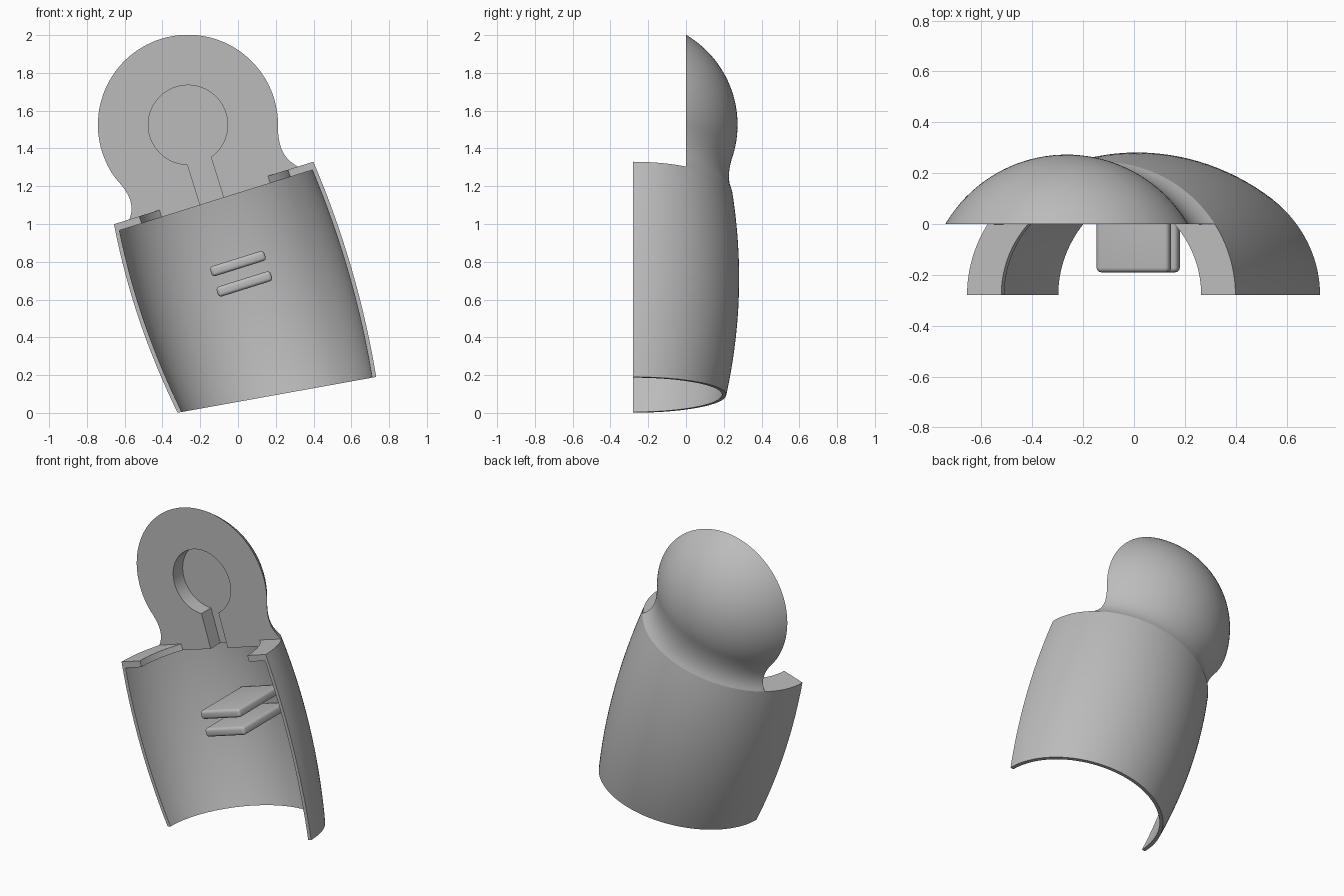
import bpy, bmesh, math
from mathutils import Matrix, Vector
from mathutils.geometry import interpolate_bezier

if "Cube" in bpy.data.objects:
    bpy.data.objects.remove(bpy.data.objects["Cube"])

grey = bpy.data.materials.new("plain_grey")
grey.use_nodes = True
grey.diffuse_color = (0.5, 0.5, 0.5, 1)
grey.node_tree.nodes["Principled BSDF"].inputs["Base Color"].default_value = (0.5, 0.5, 0.5, 1)

# Everything is made upright around the ball centre, then tilted into place
PLACE = Matrix.Translation((-0.265, 0, 1.525)) @ Matrix.Rotation(math.radians(-17.4), 4, 'Y')
AXIS_Y = -0.28      # depth of the axis of revolution
TOP = -0.385        # height of the shell's top
BALL = 0.553
LIP = 0.04
OFF = 0.022         # sideways offset of the shell


def finish(name, bm, angle=35):
    bmesh.ops.remove_doubles(bm, verts=bm.verts, dist=1e-5)
    bmesh.ops.recalc_face_normals(bm, faces=bm.faces)
    bm.transform(PLACE)
    mesh = bpy.data.meshes.new(name)
    bm.to_mesh(mesh)
    bm.free()
    mesh.materials.append(grey)
    obj = bpy.data.objects.new(name, mesh)
    bpy.context.collection.objects.link(obj)
    smooth(obj, angle)
    return obj


def smooth(obj, angle=35):
    bpy.ops.object.select_all(action='DESELECT')
    obj.select_set(True)
    bpy.context.view_layer.objects.active = obj
    bpy.ops.object.shade_smooth_by_angle(angle=math.radians(angle))


def loft(bm, rings, closed):
    rows = [[bm.verts.new(p) for p in ring] for ring in rings]
    n = len(rows[0])
    for low, high in zip(rows, rows[1:]):
        for i in range(n if closed else n - 1):
            j = (i + 1) % n
            bm.faces.new((low[i], low[j], high[j], high[i]))
    return rows


def arc(a, b, v, offset, start, end, steps, shear=0):
    pts = []
    for i in range(steps + 1):
        t = start + (end - start) * i / steps
        u = offset + a * math.cos(t)
        pts.append(Vector((u, AXIS_Y + b * math.sin(t), v + shear * u)))
    return pts


# Half-round sleeve: outer wall down, inner wall back up
def sleeve_ring(t, inset):
    a = 0.553 + 0.119 * t - 0.142 * t * t - inset
    b = 0.525 + 0.172 * t - 0.204 * t * t - inset
    return arc(a, b, TOP - 1.117 * t, OFF, 0, math.pi, 64, -0.126 * t)


steps = [i / 24 for i in range(25)]
bm = bmesh.new()
rings = [sleeve_ring(t, 0) for t in steps] + [sleeve_ring(t, 0.022) for t in reversed(steps)]
loft(bm, rings + [rings[0]], False)
bmesh.ops.remove_doubles(bm, verts=bm.verts, dist=1e-5)
# close the two long straight edges with strips
for end in (0, -1):
    side = [ring[end] for ring in rings]
    for k in range(24):
        quad = (side[k], side[k + 1], side[48 - k], side[49 - k])
        bm.faces.new([bm.verts.new(p) for p in quad])
finish("sleeve", bm)

# Inward lip at each side of the sleeve's top
lip_end = math.asin(-AXIS_Y / 0.525)
lip_in = math.asin(-AXIS_Y / 0.41)
for side in (1, -1):
    bm = bmesh.new()
    section = []
    for a, b, v, end in ((0.55, 0.522, TOP, lip_end), (0.55, 0.522, TOP - LIP, lip_end),
                         (0.412, 0.41, TOP - LIP, lip_in), (0.412, 0.41, TOP, lip_in)):
        section.append([Vector((OFF + side * p.x, p.y, p.z)) for p in arc(a, b, v, 0, 0, end, 16)])
    rows = loft(bm, section + [section[0]], False)
    for end in (0, -1):
        bm.faces.new([row[end] for row in rows[:4]])
    finish("left_lip" if side > 0 else "right_lip", bm)

# Ball head with a waisted neck, cut flat on the front
head = []
neck_a = interpolate_bezier(Vector((TOP, 0.553)), Vector((-0.31, 0.485)),
                            Vector((-0.23, 0.508)), Vector((-0.16, 0.529)), 14)
neck_b = interpolate_bezier(Vector((TOP, 0.525)), Vector((-0.31, 0.495)),
                            Vector((-0.23, 0.508)), Vector((-0.16, 0.529)), 14)
turn = 2 * math.pi
head.append(arc(0.53, 0.505, TOP - LIP, OFF, 0, turn, 128)[:-1])
head.append(arc(0.54, 0.515, TOP, OFF, 0, turn, 128)[:-1])
for i, (pa, pb) in enumerate(zip(neck_a, neck_b)):
    head.append(arc(pa.y, pb.y, pa.x, OFF * (1 - i / 13), 0, turn, 128)[:-1])
first = math.asin(-0.16 / BALL)
for i in range(1, 40):
    t = first + (math.pi / 2 - first) * i / 40
    r = BALL * math.cos(t)
    head.append(arc(r, r, BALL * math.sin(t), 0, 0, turn, 128)[:-1])
bm = bmesh.new()
rows = loft(bm, head, True)
bm.faces.new(rows[0])
bm.faces.new(rows[-1])
cut = bmesh.ops.bisect_plane(bm, geom=bm.verts[:] + bm.edges[:] + bm.faces[:],
                             plane_co=(0, 0, 0), plane_no=(0, -1, 0), clear_outer=True)
rim = [e for e in cut["geom_cut"] if isinstance(e, bmesh.types.BMEdge)]
bmesh.ops.contextual_create(bm, geom=rim)
ball_head = finish("ball_head", bm)

# Keyhole recess: round pocket with a slot running down
bm = bmesh.new()
gap = math.asin(0.065 / 0.21)
outline = []
for i in range(65):
    t = -math.pi / 2 + gap + (turn - 2 * gap) * i / 64
    outline.append((0.21 * math.cos(t), 0.21 * math.sin(t)))
outline += [(-0.065, -0.6), (0.065, -0.6)]
rows = loft(bm, [[Vector((u, y, v)) for u, v in outline] for y in (-0.1, 0.1)], True)
bm.faces.new(rows[0])
bm.faces.new(rows[1])
cutter = finish("keyhole_cutter", bm)
cutter.hide_render = True
mod = ball_head.modifiers.new("keyhole", 'BOOLEAN')
mod.operation = 'DIFFERENCE'
mod.solver = 'EXACT'
mod.object = cutter
bpy.context.view_layer.objects.active = ball_head
bpy.ops.object.modifier_apply(modifier=mod.name)
bpy.data.objects.remove(cutter)
smooth(ball_head)

# Two rounded fins on the inner wall
for name, v in (("upper_fin", -0.78), ("lower_fin", -0.893)):
    bm = bmesh.new()
    bmesh.ops.create_cube(bm, size=1, matrix=Matrix.Translation((0.033, 0.03, v))
                          @ Matrix.Diagonal((0.3, 0.44, 0.055, 1)))
    bmesh.ops.bevel(bm, geom=bm.edges[:], offset=0.018, segments=4, profile=0.5, affect='EDGES')
    finish(name, bm, 50)
